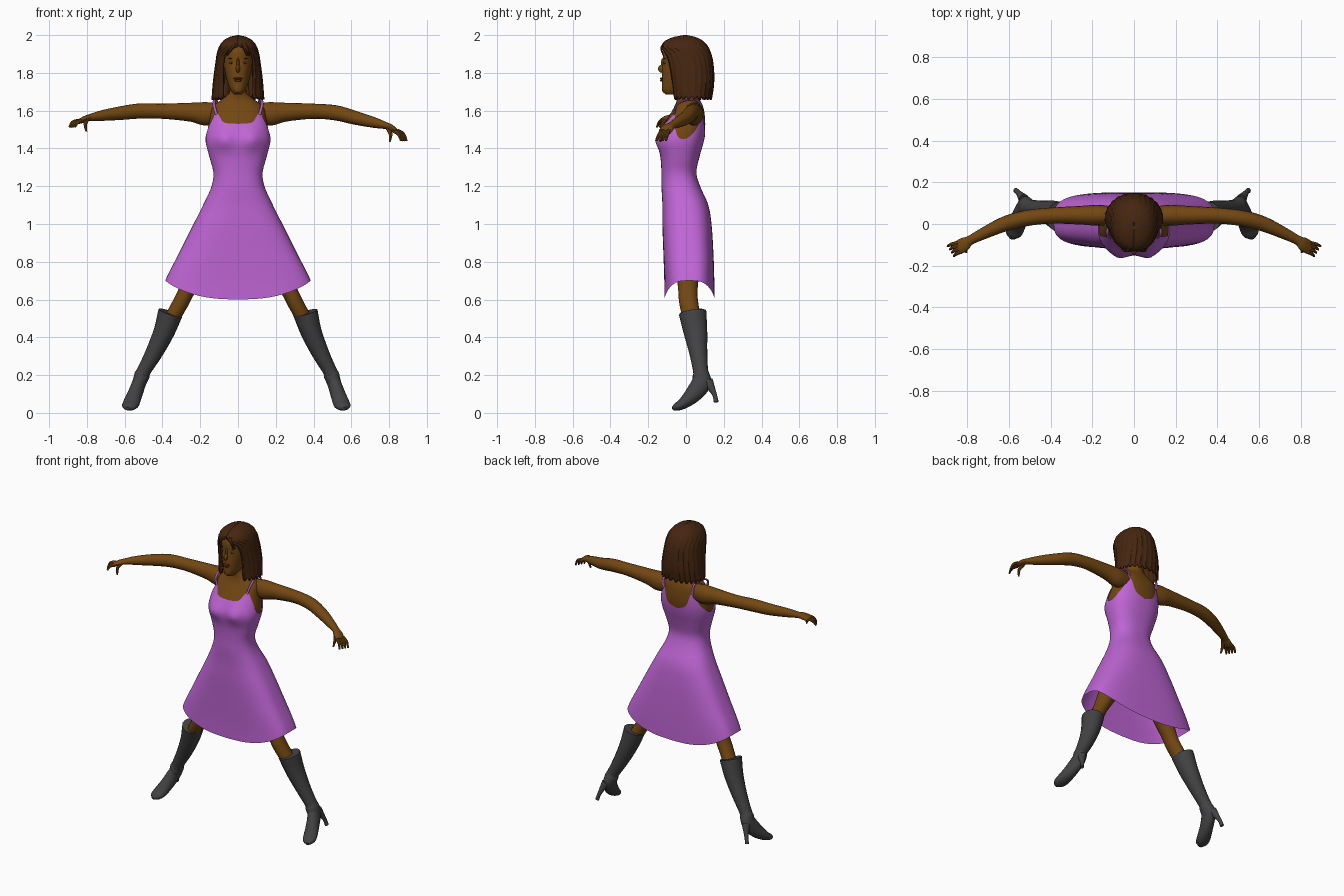
import bpy, bmesh
from math import sin, cos, radians, copysign, exp, pi
from mathutils import Vector

old = bpy.data.objects.get("Cube")
if old:
    bpy.data.objects.remove(old)


def material(name, *rgb):
    m = bpy.data.materials.new(name)
    m.use_nodes = True
    m.diffuse_color = (*rgb, 1)
    m.node_tree.nodes["Principled BSDF"].inputs["Base Color"].default_value = (*rgb, 1)
    return m


SKIN = material("brown skin", .17, .063, .006)
HAIR = material("dark brown hair", .06, .019, .005)
DRESS = material("violet dress", .52, .13, .66)
BOOT = material("charcoal leather", .055, .055, .058)
LIPS = material("dark lips", .11, .03, .012)
EYES = material("eye", .25, .19, .12)


def finish(name, bm, mat, angle=40):
    bmesh.ops.recalc_face_normals(bm, faces=bm.faces)
    mesh = bpy.data.meshes.new(name)
    bm.to_mesh(mesh)
    bm.free()
    mesh.materials.append(mat)
    ob = bpy.data.objects.new(name, mesh)
    bpy.context.collection.objects.link(ob)
    bpy.ops.object.select_all(action='DESELECT')
    ob.select_set(True)
    bpy.context.view_layer.objects.active = ob
    bpy.ops.object.shade_smooth_by_angle(angle=radians(angle))
    return ob


def skin_rows(name, rows, mat, closed=True, caps=True, angle=40):
    """Join rows of points into a surface."""
    bm = bmesh.new()
    rings = [[bm.verts.new(p) for p in row] for row in rows]
    n = len(rings[0])
    for a, b in zip(rings, rings[1:]):
        for i in range(n if closed else n - 1):
            j = (i + 1) % n
            bm.faces.new((a[i], a[j], b[j], b[i]))
    if caps:
        bm.faces.new(rings[0])
        bm.faces.new(rings[-1])
    return finish(name, bm, mat, angle)


def sample(table, key):
    """Smooth lookup in a table whose first column is the key."""
    last = len(table) - 1
    key = min(max(key, table[0][0]), table[last][0])
    i = max(k for k in range(last) if table[k][0] <= key)

    def slope(j, c):
        p, q = table[max(j - 1, 0)], table[min(j + 1, last)]
        return (q[c] - p[c]) / (q[0] - p[0])
    h = table[i + 1][0] - table[i][0]
    t = (key - table[i][0]) / h
    u = 1 - t
    return [table[i][c] * u * u * (1 + 2 * t) + table[i + 1][c] * t * t * (3 - 2 * t)
            + h * t * u * (u * slope(i, c) - t * slope(i + 1, c))
            for c in range(1, len(table[0]))]


def loft(name, path, mat, ref, sides=14, steps=4):
    """Tube through rows of x, y, z, radius along ref, radius across it."""
    table = [(i, *row) for i, row in enumerate(path)]
    rows = [sample(table, k / steps) for k in range((len(path) - 1) * steps + 1)]
    rings = []
    for k, row in enumerate(rows):
        t = Vector(rows[min(k + 1, len(rows) - 1)][:3]) - Vector(rows[max(k - 1, 0)][:3])
        t.normalize()
        u = Vector(ref)
        u = (u - t * u.dot(t)).normalized()
        v = t.cross(u)
        angles = [2 * pi * i / sides for i in range(sides)]
        rings.append([Vector(row[:3]) + u * row[3] * cos(a) + v * row[4] * sin(a) for a in angles])
    return skin_rows(name, rings, mat)


def section(table, deg, z, n, grow=1):
    """Point on a rounded cross-section; angle runs from the front to the left."""
    w, f, b = sample(table, z)
    s, c = sin(radians(deg)), cos(radians(deg))
    x = w * copysign(abs(s) ** (2 / n), s)
    y = (f + b) / 2 - (b - f) / 2 * copysign(abs(c) ** (2 / n), c)
    return Vector((x * grow, y * grow, z))


def ball(name, loc, size, mat):
    bm = bmesh.new()
    bmesh.ops.create_uvsphere(bm, u_segments=12, v_segments=8, radius=1)
    for v in bm.verts:
        v.co = Vector(loc) + Vector(a * b for a, b in zip(v.co, size))
    return finish(name, bm, mat)


# Torso and dress share one profile: height, half width, front, back
BODY = [(.6, .41, -.115, .152), (.7, .385, -.115, .15), (.85, .31, -.12, .145),
        (1, .235, -.125, .135), (1.1, .185, -.125, .118), (1.2, .14, -.13, .075),
        (1.27, .13, -.13, .055), (1.35, .15, -.135, .07), (1.44, .172, -.148, .095),
        (1.5, .167, -.13, .105), (1.56, .155, -.1, .105), (1.62, .14, -.065, .095),
        (1.66, .09, -.05, .075), (1.69, .05, -.055, .06), (1.78, .045, -.06, .05)]
NECKLINE = [(0, 1.53), (25, 1.54), (45, 1.59), (60, 1.55), (90, 1.45),
            (120, 1.5), (140, 1.59), (160, 1.5), (180, 1.47)]


def body(deg, z, grow=1):
    p = section(BODY, deg, z, 2.4 + .8 * min(max((1.2 - z) / .4, 0), 1), grow)
    if p.y < 0:
        p.y -= .022 * exp(-((abs(p.x) - .075) / .05) ** 2 - ((z - 1.45) / .05) ** 2)
    return p


turn = [i * 5 for i in range(72)]
skin_rows("torso", [[body(d, 1.25 + .02 * k, .96) for d in turn] for k in range(27)], SKIN)

rows = []
for k in range(41):
    row = []
    for d in turn:
        hem = .6 + .1 * abs(sin(radians(d))) ** 1.5
        top = sample(NECKLINE, min(d, 360 - d))[0]
        row.append(body(d, hem + (top - hem) * k / 40))
    rows.append(row)
skin_rows("dress", rows, DRESS, caps=False)

# Head and face
HEAD = [(1.685, .02, -.105, -.05), (1.7, .035, -.125, -.01), (1.74, .053, -.127, .04),
        (1.8, .068, -.127, .08), (1.86, .077, -.122, .1), (1.92, .076, -.12, .1),
        (1.96, .058, -.09, .075), (1.98, .03, -.04, .04)]
skin_rows("head", [[section(HEAD, d, 1.685 + .295 * k / 20, 2.2) for d in turn[::2]]
                   for k in range(21)], SKIN)
ball("nose", (0, -.127, 1.822), (.012, .021, .022), SKIN)
ball("nose_bridge", (0, -.121, 1.85), (.008, .012, .03), SKIN)
ball("upper_lip", (0, -.127, 1.77), (.024, .01, .006), LIPS)
ball("lower_lip", (0, -.126, 1.76), (.02, .011, .007), LIPS)
for side, word in ((1, "left"), (-1, "right")):
    eye = section(HEAD, side * 25, 1.853, 2.2)
    ball(word + "_eye", eye, (.014, .004, .005), EYES)
    ball(word + "_iris", eye + Vector((0, -.003, 0)), (.005, .003, .005), HAIR)
    ball(word + "_eyebrow", section(HEAD, side * 25, 1.877, 2.2), (.019, .004, .003), HAIR)

# Bobbed hair with an opening for the face and fine ridges
HAIRS = [(1.665, .138, -.08, .135), (1.75, .131, -.095, .147), (1.85, .118, -.122, .143),
         (1.92, .106, -.133, .125), (1.965, .082, -.115, .095), (1.99, .045, -.065, .05),
         (2, .004, -.01, .005)]
OPENING = [(1.665, 32), (1.75, 36), (1.85, 42), (1.91, 33), (1.945, 0), (2, 0)]
rows = []
for k in range(29):
    f = 1 - (1 - k / 28) ** 1.4
    z = 1.665 + .335 * f
    gap = max(sample(OPENING, z)[0], 0)
    row = []
    for i in range(61):
        d = gap + (360 - 2 * gap) * i / 60
        p = section(HAIRS, d, z, 2.2, 1 + (.02 if i % 3 == 1 else 0))
        p.z += .012 * cos(i * 2.1) * (1 - f) ** 6
        row.append(p)
    rows.append(row)
hair = skin_rows("hair", rows, HAIR, closed=False, caps=False, angle=25)
thick = hair.modifiers.new("thickness", 'SOLIDIFY')
thick.thickness = .012
for x0, x1 in ((.03, .062), (.025, .048), (-.01, -.06)):
    loft("fringe_lock", [(x0, -.118, 1.955, .008, .006), ((x0 + x1) / 2, -.13, 1.93, .01, .006),
                         (x1, -.12, 1.89, .003, .003)], HAIR, (1, 0, 0), 6)

# Limbs: the right arm is held a little higher and the right foot wider
for side, word, lift, wide in ((1, "left", 0, 0), (-1, "right", 1, .02)):
    arm = [(.08, .04, 1.585, .04, .05, 0), (.17, .042, 1.583, .05, .062, 0),
           (.25, .042, 1.592, .045, .05, 0), (.4, .04, 1.597, .038, .04, 0),
           (.52, .027, 1.588, .038, .04, .01), (.62, 0, 1.562, .036, .036, .025),
           (.72, -.045, 1.537, .028, .028, .037), (.785, -.078, 1.52, .023, .018, .043),
           (.81, -.095, 1.51, .033, .017, .045), (.84, -.113, 1.488, .034, .013, .055)]
    loft(word + "_arm", [(side * x, y, z + lift * e, a, b) for x, y, z, a, b, e in arm],
         SKIN, (0, 1, 0), 16)

    palm = Vector((.832, -.11, 1.495 + .053 * lift))
    tip = Vector((.878, -.13, 1.44 + .072 * lift))
    across = Vector((.5, .8, 0))
    for i in range(4):
        k = i - 1.5
        a, b = palm + across * k * .016, tip + across * k * .02
        mid = (a + b) / 2 + Vector((.008, 0, .008))
        loft(f"{word}_finger_{i + 1}", [(side * p.x, p.y, p.z, r, r) for p, r in
             ((a, .01), (mid, .009), (b, .005))], SKIN, (0, 1, 0), 8, 3)
    thumb = [(.795, -.1, 1.505, .013, .012), (.808, -.125, 1.475, .01, .01),
             (.803, -.135, 1.435, .005, .005)]
    loft(word + "_thumb", [(side * x, y, z + .055 * lift, a, b) for x, y, z, a, b in thumb],
         SKIN, (0, 1, 0), 8, 3)

    leg = [(.1, .01, 1, .085, .08), (.18, .01, .83, .07, .07), (.265, .01, .66, .045, .052),
           (.305, .015, .58, .042, .05), (.37, .04, .46, .04, .045)]
    shaft = [(.357, .035, .53, .066, .073), (.387, .05, .43, .056, .063),
             (.435, .065, .32, .046, .048), (.485, .077, .225, .037, .04),
             (.495, .08, .2, .041, .045), (.51, .08, .155, .037, .052),
             (.53, .035, .095, .04, .044), (.548, -.015, .05, .044, .03),
             (.56, -.05, .032, .037, .021), (.566, -.07, .023, .012, .01)]
    heel = [(.513, .115, .165, .026, .03), (.53, .14, .12, .016, .017),
            (.54, .153, .09, .012, .012), (.548, .16, .058, .012, .013)]
    for part, path, mat in (("leg", leg, SKIN), ("boot", shaft, BOOT), ("boot_heel", heel, BOOT)):
        loft(f"{word}_{part}", [(side * (x + wide * (1 - min(z / .55, 1))), y, z, a, b)
                                for x, y, z, a, b in path], mat, (1, 0, 0), 16)

    # Shoulder strap
    front, back = body(45, 1.58), body(140, 1.58)
    strap = [tuple(front), (.128, -.045, 1.635), (.12, .02, 1.66), (.112, .075, 1.64), tuple(back)]
    loft(word + "_strap", [(side * x, y, z, .008, .005) for x, y, z in strap], DRESS, (1, 0, 0), 8)
